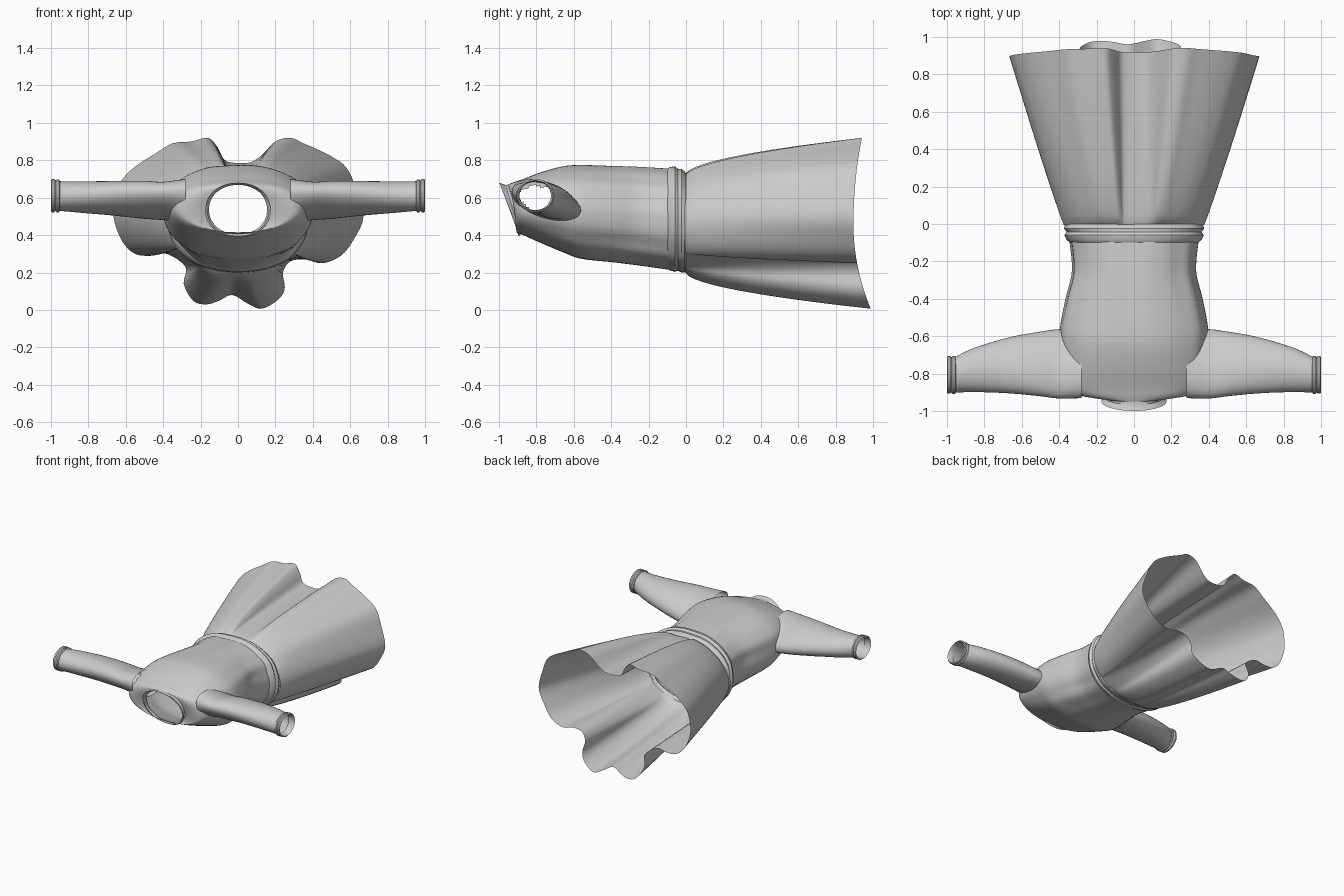
import bpy, bmesh, math
from mathutils import Vector


def spline(pts, n, closed=False):
    """Catmull-Rom samples through tuples of any length."""
    out, m = [], len(pts)
    get = (lambda i: pts[i % m]) if closed else (lambda i: pts[max(0, min(m - 1, i))])
    for i in range(m if closed else m - 1):
        for k in range(n):
            t = k / n
            out.append(tuple(
                0.5 * (2 * b + (c - a) * t + (2 * a - 5 * b + 4 * c - d) * t * t
                       + (3 * b - a - 3 * c + d) * t ** 3)
                for a, b, c, d in zip(get(i - 1), get(i), get(i + 1), get(i + 2))))
    if not closed:
        out.append(tuple(pts[-1]))
    return out


def loft(name, rings, skip=None, angle=35):
    """Open tube through closed rings of equal length."""
    bm = bmesh.new()
    rows = [[bm.verts.new(p) for p in r] for r in rings]
    n = len(rows[0])
    for r0, r1 in zip(rows, rows[1:]):
        for j in range(n):
            q = (r0[j], r0[(j + 1) % n], r1[(j + 1) % n], r1[j])
            c = sum((v.co for v in q), Vector()) / 4
            if not (skip and skip(c)):
                bm.faces.new(q)
    bmesh.ops.delete(bm, geom=[v for v in bm.verts if not v.link_faces], context='VERTS')
    bmesh.ops.recalc_face_normals(bm, faces=bm.faces)
    me = bpy.data.meshes.new(name)
    bm.to_mesh(me)
    bm.free()
    ob = bpy.data.objects.new(name, me)
    bpy.context.collection.objects.link(ob)
    bpy.ops.object.select_all(action='DESELECT')
    ob.select_set(True)
    bpy.context.view_layer.objects.active = ob
    bpy.ops.object.shade_smooth_by_angle(angle=math.radians(angle))
    return ob


def body_ring(y, hw, top, bot, tilt=0.0, fold=0.0, n=80, power=2.25):
    """Cross-section of the torso; tilt pushes the lower edge back along y."""
    ring = []
    for i in range(n):
        a = 2 * math.pi * i / n
        c, s = math.cos(a), math.sin(a)
        c = math.copysign(abs(c) ** (2 / power), c)
        s = math.copysign(abs(s) ** (2 / power), s)
        f = 1 + fold * (math.cos(9 * a + 1) + 0.6 * math.sin(14 * a))
        ring.append((hw * c * f, y + tilt * (1 - s) / 2, (top + bot) / 2 + (top - bot) / 2 * s * f))
    return ring


# Bodice, waist to shoulders: y, half width, top z, bottom z, tilt, fold depth
bodice = [(-0.08, 0.345, 0.755, 0.215, 0, .008), (-0.25, 0.33, 0.765, 0.24, 0, .012),
          (-0.40, 0.365, 0.77, 0.258, 0, .01), (-0.56, 0.395, 0.775, 0.275, 0, .006),
          (-0.66, 0.39, 0.768, 0.31, 0, .004), (-0.78, 0.375, 0.735, 0.36, 0, .002),
          (-0.87, 0.35, 0.70, 0.40, 0, 0), (-0.915, 0.31, 0.685, 0.415, 0.01, 0),
          (-0.94, 0.24, 0.675, 0.41, 0.04, 0), (-0.95, 0.17, 0.67, 0.405, 0.07, 0)]


def in_armhole(c):
    return abs(c.x) > 0.29 and ((c.y + 0.75) / 0.145) ** 2 + ((c.z - 0.58 + 0.25 * (c.y + 0.75)) / 0.075) ** 2 < 1


loft("bodice", [body_ring(*r) for r in spline(bodice, 5)], in_armhole)

# Neck collar, a short slanted band
collar = [(-0.945, 0.165, 0.672, 0.402, 0.07), (-0.965, 0.155, 0.668, 0.405, 0.08),
          (-0.985, 0.165, 0.675, 0.395, 0.09), (-0.998, 0.175, 0.68, 0.388, 0.11)]
loft("collar", [body_ring(*r, power=2.1) for r in collar])

# Waistband with two gathered ridges
band = [(-0.10, 0.34, 0.755, 0.22), (-0.085, 0.36, 0.765, 0.212), (-0.06, 0.372, 0.768, 0.205),
        (-0.042, 0.36, 0.755, 0.21), (-0.025, 0.374, 0.755, 0.202), (-0.008, 0.37, 0.742, 0.2),
        (0.0, 0.362, 0.73, 0.205)]
loft("waistband", [body_ring(*r, 0, 0.004) for r in band])

# Sleeves: x, back y, front y, top z, bottom z, shear
sleeve = [(0.28, -0.57, -0.93, 0.70, 0.46, .28), (0.40, -0.562, -0.932, 0.685, 0.48, .27),
          (0.50, -0.575, -0.92, 0.69, 0.487, .25), (0.62, -0.595, -0.908, 0.69, 0.50, .2),
          (0.75, -0.628, -0.90, 0.688, 0.512, .13), (0.87, -0.668, -0.898, 0.687, 0.522, .06),
          (0.955, -0.71, -0.90, 0.688, 0.53, 0)]
cuff = [(0.952, -0.712, -0.90, 0.69, 0.53, 0), (0.957, -0.704, -0.908, 0.698, 0.522, 0),
        (0.968, -0.704, -0.908, 0.698, 0.522, 0), (0.974, -0.712, -0.90, 0.692, 0.53, 0),
        (0.982, -0.704, -0.906, 0.70, 0.522, 0), (0.994, -0.705, -0.906, 0.70, 0.522, 0),
        (1.0, -0.712, -0.90, 0.692, 0.53, 0), (0.985, -0.722, -0.89, 0.682, 0.54, 0),
        (0.95, -0.722, -0.89, 0.682, 0.54, 0)]


def sleeve_ring(side, x, y1, y0, top, bot, shear, n=40):
    cy, ry, cz = (y0 + y1) / 2, (y1 - y0) / 2, (top + bot) / 2
    rz = math.sqrt(max(((top - bot) / 2) ** 2 - (shear * ry) ** 2, 0.006))
    ring = []
    for i in range(n):
        a = 2 * math.pi * i / n
        dy = ry * math.cos(a)
        ring.append((side * x, cy + dy, cz + rz * math.sin(a) - shear * dy))
    return ring


for side, tag in ((-1, "left"), (1, "right")):
    loft("sleeve_" + tag, [sleeve_ring(side, *r) for r in spline(sleeve, 4)])
    loft("cuff_" + tag, [sleeve_ring(side, *r) for r in cuff])

# Skirt: wavy hem outline (x, z), blended up to the waist ellipse
hem = [(0, .785), (.07, .79), (.13, .83), (.20, .90), (.28, .92), (.35, .89), (.42, .86),
       (.50, .82), (.58, .76), (.63, .65), (.67, .50), (.62, .38), (.55, .29), (.45, .25),
       (.36, .27), (.28, .26), (.24, .20), (.25, .12), (.22, .06), (.13, .007), (.06, .03),
       (-.03, .08), (-.10, .05), (-.17, .03), (-.24, .05), (-.29, .14), (-.28, .23),
       (-.38, .30), (-.46, .29), (-.55, .30), (-.62, .37), (-.665, .50), (-.65, .64),
       (-.60, .72), (-.53, .78), (-.45, .83), (-.35, .89), (-.25, .90), (-.16, .92),
       (-.11, .87), (-.07, .80)]
outline = spline(hem, 4, closed=True)
rings = []
for k in range(19):
    t = (k / 18) ** 1.3
    ring = []
    for x, z in outline:
        a = math.atan2((z - 0.46) / 0.45, x / 0.67)
        wx, wz = 0.375 * math.cos(a), 0.465 + 0.265 * math.sin(a)
        s = (z - 0.46) / 0.46
        y_end = 0.895 + (0.045 if s > 0 else 0.095) * s * s
        ring.append((wx + (x - wx) * t ** 0.93, -0.005 + (y_end + 0.005) * t,
                     wz + (z - wz) * t ** 0.55))
    rings.append(ring)
loft("skirt", rings, angle=30)
